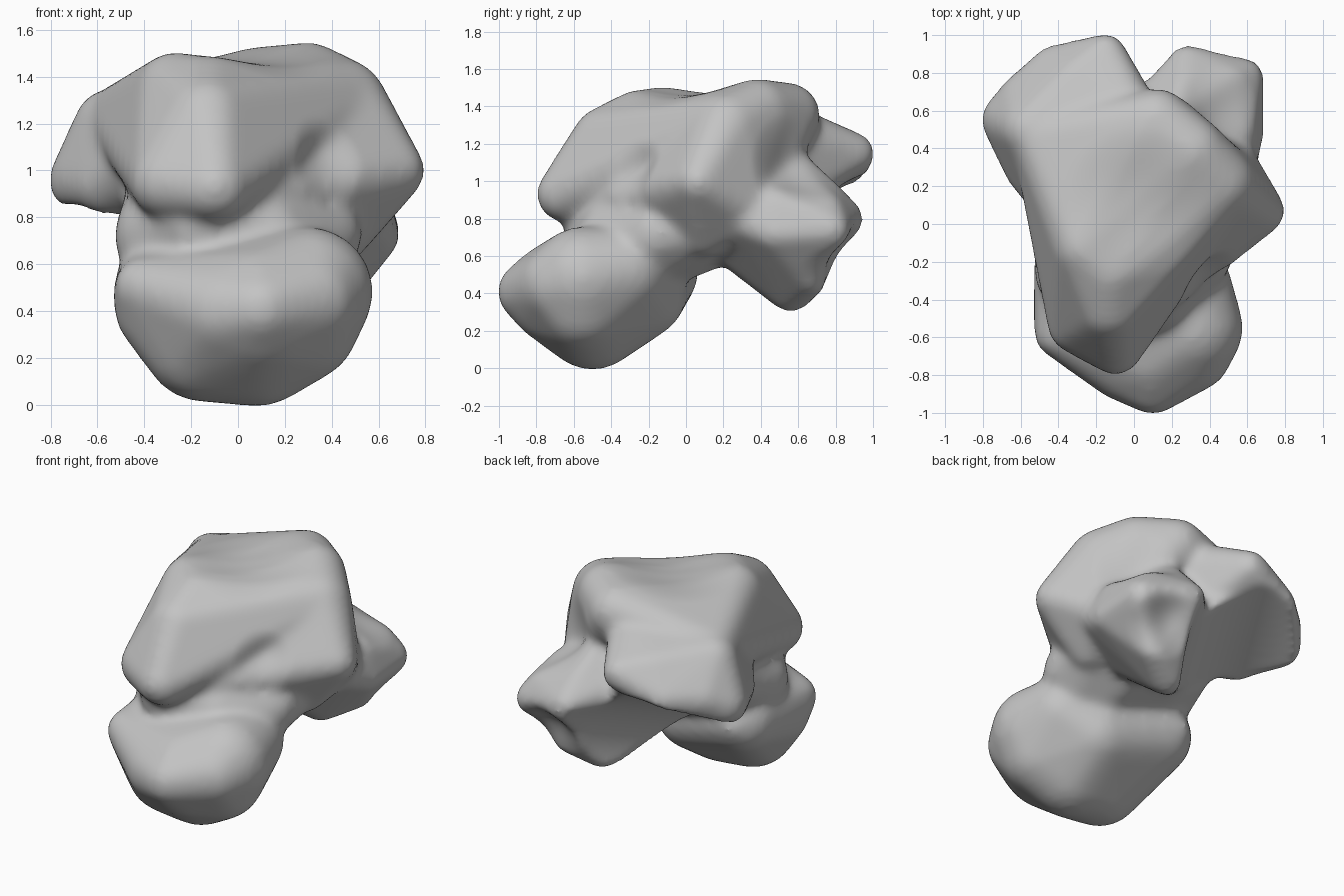
import bpy, bmesh
from mathutils import Matrix, Vector

# Remove the default cube
cube = bpy.data.objects.get("Cube")
if cube:
    bpy.data.objects.remove(cube, do_unlink=True)

# Single bone-grey material
grey = bpy.data.materials.new("plain grey")
grey.use_nodes = True
colour = (0.55, 0.55, 0.55, 1.0)
grey.diffuse_color = colour
grey.node_tree.nodes["Principled BSDF"].inputs["Base Color"].default_value = colour

# Extra radius that makes up for the later softening
SWELL = 0.009


def add_lobe(target, balls):
    """Add a rounded convex lobe: the hull around balls given as (x, y, z, radius)."""
    lobe = bmesh.new()
    for x, y, z, radius in balls:
        bmesh.ops.create_icosphere(lobe, subdivisions=3, radius=radius + SWELL,
                                   matrix=Matrix.Translation((x, y, z)))
    result = bmesh.ops.convex_hull(lobe, input=lobe.verts[:], use_existing_faces=False)
    hull_faces = {g for g in result["geom"] if isinstance(g, bmesh.types.BMFace)}
    copies = {}
    for face in hull_faces:
        for vert in face.verts:
            if vert not in copies:
                copies[vert] = target.verts.new(vert.co)
        target.faces.new([copies[vert] for vert in face.verts])
    lobe.free()


def add_object(name, shape):
    """Turn a bmesh into an object in the scene."""
    bmesh.ops.recalc_face_normals(shape, faces=shape.faces[:])
    mesh = bpy.data.meshes.new(name)
    shape.to_mesh(mesh)
    shape.free()
    obj = bpy.data.objects.new(name, mesh)
    bpy.context.collection.objects.link(obj)
    return obj


def add_fuse(obj, name):
    """Rebuild an object as one even skin."""
    fuse = obj.modifiers.new(name, "REMESH")
    fuse.mode = "VOXEL"
    fuse.voxel_size = 0.022


def add_dent(mesh, centre, radius, push):
    """Press a soft hollow into the surface around a centre."""
    centre, push = Vector(centre), Vector(push)
    for vert in mesh.vertices:
        near = 1 - (vert.co - centre).length_squared / radius ** 2
        if near > 0:
            vert.co += push * near ** 2


# Rounded lower head at the front, with a small spur behind it
head = [
    (.1, -.85, .41, .15), (.1, -.68, .4, .27), (.08, -.5, .28, .28),
    (.3, -.55, .48, .27), (.28, -.33, .52, .23), (-.3, -.48, .42, .22),
    (-.15, -.5, .27, .25), (-.3, -.17, .5, .22), (.1, -.25, .4, .24),
    (-.34, -.03, .5, .09), (-.4, -.58, .5, .12), (.26, -.55, .35, .25),
    (.31, -.68, .45, .2), (-.05, -.73, .4, .2),
]

# Neck between the head and the upper body
neck = [
    (-.3, -.25, .72, .22), (.2, 0, .8, .22), (.12, -.38, .72, .18),
    (.1, .4, .85, .2), (-.25, .25, .95, .2), (.2, -.35, .55, .2),
    (-.18, -.52, .76, .13), (.35, .05, .76, .17), (.35, -.15, .72, .17),
]

# Upper saddle with its steep front column
saddle = [
    (-.1, -.65, .93, .14), (-.3, -.53, .95, .15), (-.3, -.27, 1.17, .14),
    (-.13, -.42, 1.21, .185), (-.26, -.12, 1.33, .17), (-.13, -.25, 1.29, .19),
    (.3, .38, 1.36, .18), (.12, .54, 1.35, .17), (.44, .22, 1.28, .19),
    (-.5, .45, 1.22, .14), (-.25, .1, 1, .2), (-.37, .05, 1.28, .13),
]

# Flange on the left flank, running down into the neck
flange = [
    (.2, -.1, .87, .2), (.67, .07, 1, .12), (.52, .1, .84, .12),
    (.5, .3, .87, .15), (.44, .22, 1.28, .19), (.3, .38, 1.36, .18),
    (.12, .54, 1.35, .17), (-.05, -.3, 1.08, .1), (.05, -.42, .89, .12),
    (.45, -.07, .93, .13), (.42, .1, .73, .13),
]

# Broad rear lobe on the right flank, ending in a blunt tip
rear_lobe = [
    (-.66, .55, .96, .14), (-.55, .3, .94, .13), (-.42, .83, 1.03, .11),
    (-.15, .9, 1.15, .1), (-.55, .5, 1.2, .14), (0, .5, 1.25, .17),
    (-.3, .1, 1.1, .2), (-.05, .6, 1, .12), (-.58, .66, 1.02, .13),
    (-.3, .77, 1.17, .12),
]

# Underside joint face between the rear lobe and the process
joint_face = [
    (-.5, .3, .95, .12), (-.2, .75, 1.08, .1), (0, .45, .52, .1),
    (.2, .55, .44, .12), (-.1, .24, .7, .11), (.2, .3, .8, .2),
]

# Lower rear process with a shoulder up to the saddle
process = [
    (.58, .77, .74, .1), (.59, .48, .72, .09), (.28, .84, .8, .1),
    (.22, .56, .43, .12), (.25, .25, .72, .16), (.1, .5, .9, .18),
    (.5, .5, .86, .14), (.4, .66, .5, .1), (.25, .55, 1.05, .13),
    (0, .45, .52, .1), (.55, .35, .78, .1), (.5, .74, .82, .11),
]

body = bmesh.new()
for part in (head, neck, saddle, flange, rear_lobe, joint_face, process):
    add_lobe(body, part)
bone = add_object("bone", body)

# Rounded trough that hollows the underside joint face
axis = Vector((-.455, -.849, -.27)).normalized()
middle = Vector((-.4, .83, .38)) - axis * .16
trough = bmesh.new()
bmesh.ops.create_cone(trough, cap_ends=True, segments=64, radius1=.59, radius2=.59,
                      depth=1.2, matrix=Matrix.Translation(middle)
                      @ axis.to_track_quat("Z", "Y").to_matrix().to_4x4())
cutter = add_object("trough_cutter", trough)
cutter.hide_render = True

# Fuse the lobes into one skin, cut the trough and soften the joins
add_fuse(bone, "fuse")
cut = bone.modifiers.new("cut", "BOOLEAN")
cut.operation = "DIFFERENCE"
cut.object = cutter
add_fuse(bone, "fuse again")
soften = bone.modifiers.new("soften", "SMOOTH")
soften.factor = 0.5
soften.iterations = 14
graph = bpy.context.evaluated_depsgraph_get()
skin = bpy.data.meshes.new_from_object(bone.evaluated_get(graph))
bone.modifiers.clear()
bone.data = skin
bpy.data.objects.remove(cutter, do_unlink=True)

# Hollows: front flank, process end, saddle groove, rear flank
add_dent(skin, (.32, -.22, 1.02), .22, (-.02, .05, 0))
add_dent(skin, (.42, .78, .62), .24, (-.03, -.05, .05))
add_dent(skin, (.02, .1, 1.52), .42, (0, 0, -.06))
add_dent(skin, (.47, .6, 1.08), .3, (-.04, -.03, -.03))

# Smooth shading and colour
skin.materials.clear()
skin.materials.append(grey)
for face in skin.polygons:
    face.use_smooth = True
    face.material_index = 0
skin.update()
